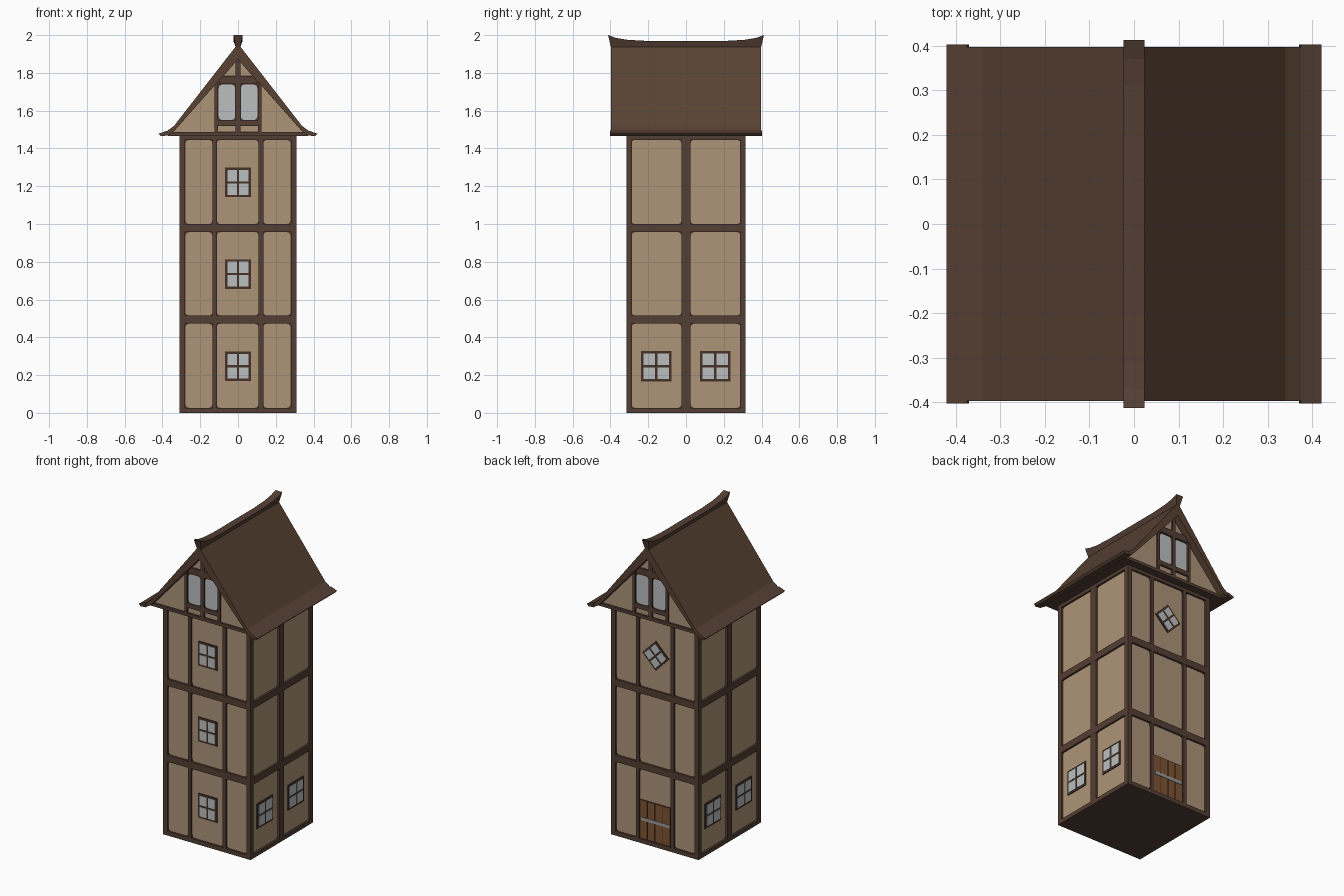
import bpy, bmesh, math

if "Cube" in bpy.data.objects:
    bpy.data.objects.remove(bpy.data.objects["Cube"])


def material(name, rgb):
    m = bpy.data.materials.new(name)
    m.diffuse_color = (*rgb, 1)
    m.use_nodes = True
    m.node_tree.nodes["Principled BSDF"].inputs["Base Color"].default_value = m.diffuse_color
    return m


TIMBER = material("timber brown", (0.088, 0.049, 0.033))
PLASTER = material("tan plaster", (0.42, 0.295, 0.19))
ROOF = material("roof brown", (0.100, 0.055, 0.034))
GLASS = material("pale glass", (0.50, 0.52, 0.53))
FRAME = material("dark window frame", (0.060, 0.031, 0.020))
DOOR = material("door wood", (0.21, 0.088, 0.033))
IRON = material("grey iron", (0.33, 0.33, 0.33))

# Every wall uses its own frame: u to the right, v up, d out from the centre
SIDES = {
    "front": lambda u, v, d: (u, -d, v),
    "right": lambda u, v, d: (d, u, v),
    "back": lambda u, v, d: (-u, d, v),
    "left": lambda u, v, d: (-d, -u, v),
}


def slabs(name, side, shapes, d0, d1, mat):
    """Extrude flat outlines from depth d0 to d1 as one object."""
    bm = bmesh.new()
    place = SIDES[side]
    for pts in shapes:
        a = [bm.verts.new(place(u, v, d0)) for u, v in pts]
        b = [bm.verts.new(place(u, v, d1)) for u, v in pts]
        bm.faces.new(a)
        bm.faces.new(b[::-1])
        n = len(pts)
        for i in range(n):
            j = (i + 1) % n
            bm.faces.new((a[j], a[i], b[i], b[j]))
    bmesh.ops.recalc_face_normals(bm, faces=bm.faces[:])
    me = bpy.data.meshes.new(name)
    bm.to_mesh(me)
    bm.free()
    me.materials.append(mat)
    ob = bpy.data.objects.new(name, me)
    bpy.context.collection.objects.link(ob)
    return ob


def rect(u0, u1, v0, v1):
    return [(u0, v0), (u1, v0), (u1, v1), (u0, v1)]


def rounded(u0, u1, v0, v1, r=0.02):
    pts = []
    for k, (cu, cv) in enumerate(rect(u0 + r, u1 - r, v0 + r, v1 - r)):
        for s in range(4):
            a = math.pi + k * math.pi / 2 + s * math.pi / 6
            pts.append((cu + r * math.cos(a), cv + r * math.sin(a)))
    return pts


def mirror(shapes):
    return shapes + [[(-u, v) for u, v in s] for s in shapes]


def window(name, side, cu, cv, w, h, d, turn=0.0):
    """Four-pane window, optionally turned into a diamond."""
    c, s = math.cos(turn), math.sin(turn)
    spin = lambda pts: [(cu + c * u - s * v, cv + s * u + c * v) for u, v in pts]
    slabs(name + "_frame", side, [spin(rect(-w, w, -h, h))], d, d + 0.006, FRAME)
    g, e = 0.006, 0.012
    panes = [rect(a, b, p, q) for a, b in ((-w + e, -g), (g, w - e))
             for p, q in ((-h + e, -g), (g, h - e))]
    slabs(name + "_panes", side, [spin(p) for p in panes], d, d + 0.008, GLASS)


HX, HY, TOP, DEEP = 0.31, 0.315, 1.47, 0.014
floors = [(0.027, 0.472), (0.515, 0.957), (1.0, 1.445)]

# Tower core
slabs("tower_core", "front", [rect(-HX + DEEP, HX - DEEP, 0, TOP)],
      -HY + DEEP, HY - DEEP, TIMBER)

# Corner posts
for sx in (-1, 1):
    for side in ("front", "back"):
        slabs(side + "_corner_post", side,
              [rect(min(sx * HX, sx * 0.28), max(sx * HX, sx * 0.28), 0, TOP)],
              HY - 0.03, HY, TIMBER)

# Timber framing and plaster panels on the four walls
for side in SIDES:
    if side in ("front", "back"):
        half, out = HX, HY
        bays = [(-0.278, -0.135), (-0.112, 0.109), (0.134, 0.278)]
    else:
        half, out = HY, HX
        bays = [(-0.288, -0.024), (0.024, 0.288)]
    posts = [rect(a[1], b[0], 0, TOP) for a, b in zip(bays, bays[1:])]
    slabs(side + "_posts", side, posts, out - 0.03, out - 0.001, TIMBER)
    levels = [0] + [v for f in floors for v in f] + [TOP]
    rails = [rect(-half, half, levels[i], levels[i + 1]) for i in range(0, 8, 2)]
    slabs(side + "_rails", side, rails, out - 0.03, out, TIMBER)
    panels = [rounded(a, b, p, q) for a, b in bays for p, q in floors]
    slabs(side + "_plaster", side, panels, out - 0.03, out - DEEP + 0.002, PLASTER)

# Wall windows
fd, sd = HY - DEEP + 0.001, HX - DEEP + 0.001
for i, z in enumerate((0.247, 0.735, 1.22)):
    window("front_window_%d" % (i + 1), "front", 0, z, 0.068, 0.078, fd)
for side in ("right", "left"):
    for u in (-0.157, 0.155):
        window(side + "_window", side, u, 0.247, 0.08, 0.08, sd)
window("diamond_window", "back", 0, 1.22, 0.067, 0.067, fd, math.pi / 4)

# Back door with planks and an iron bar
slabs("door_backing", "back", [rect(-0.112, 0.109, 0.027, 0.275)], fd, fd + 0.004, FRAME)
planks = [rect(-0.108 + i * 0.054, -0.108 + i * 0.054 + 0.049, 0.03, 0.272) for i in range(4)]
slabs("door_planks", "back", planks, fd, fd + 0.007, DOOR)
slabs("door_bar", "back", [rect(-0.10, 0.10, 0.145, 0.165)], fd, fd + 0.01, IRON)

# Attic block and its floor beam
slabs("attic_core", "front", [[(-0.36, TOP), (0.36, TOP), (0, 1.9)]], -0.35, 0.35, TIMBER)
slabs("attic_floor_beam", "front", [rect(-0.37, 0.37, 1.466, 1.486)], -0.362, 0.362, TIMBER)

# Gable framing, plaster and twin windows at both ends
for side in ("front", "back"):
    beams = mirror([rect(-0.125, -0.108, 1.48, 1.75)])
    beams += [rect(-0.012, 0.012, 1.48, 1.87), rect(-0.12, 0.12, 1.522, 1.55),
              rect(-0.10, 0.10, 1.742, 1.783)]
    slabs(side + "_gable_beams", side, beams, 0.34, 0.362, TIMBER)
    plaster = mirror([
        [(-0.345, 1.488), (-0.125, 1.488), (-0.125, 1.735)],
        [(-0.075, 1.785), (-0.012, 1.785), (-0.012, 1.858)],
        rect(-0.105, -0.014, 1.49, 1.52)])
    slabs(side + "_gable_plaster", side, plaster, 0.34, 0.352, PLASTER)
    slabs(side + "_gable_panes", side, mirror([rounded(-0.102, -0.015, 1.55, 1.738)]),
          0.34, 0.354, GLASS)

# Roof: one shell with kicked-out eaves
outer = [(0.418, 1.478), (0.375, 1.493), (0.34, 1.518)]
inner = [(0.345, 1.484), (0.37, 1.470), (0.408, 1.466)]
half_roof = inner + outer
profile = [(0, 1.872)] + half_roof + [(0, 1.955)] + [(-u, v) for u, v in half_roof[::-1]]
slabs("roof", "front", [profile], -0.397, 0.397, ROOF)

# Eave strips running slightly past the roof ends
eave = [(0.37, 1.469), (0.408, 1.465), (0.42, 1.478), (0.375, 1.494)]
slabs("eave_strips", "front", mirror([eave]), -0.403, 0.403, TIMBER)

# Ridge beam: upswept ends, narrower underneath
top = [(0.413, 2.0), (0.37, 1.985), (0.31, 1.975), (0.2, 1.969)]
ridge_line = [(-0.397, 1.935), (0.397, 1.935)] + top + [(-u, v) for u, v in top[::-1]]
ridge = slabs("ridge_beam", "right", [ridge_line], -0.024, 0.024, TIMBER)
for v in ridge.data.vertices:
    if v.co.z < 1.94:
        v.co.x *= 0.5
